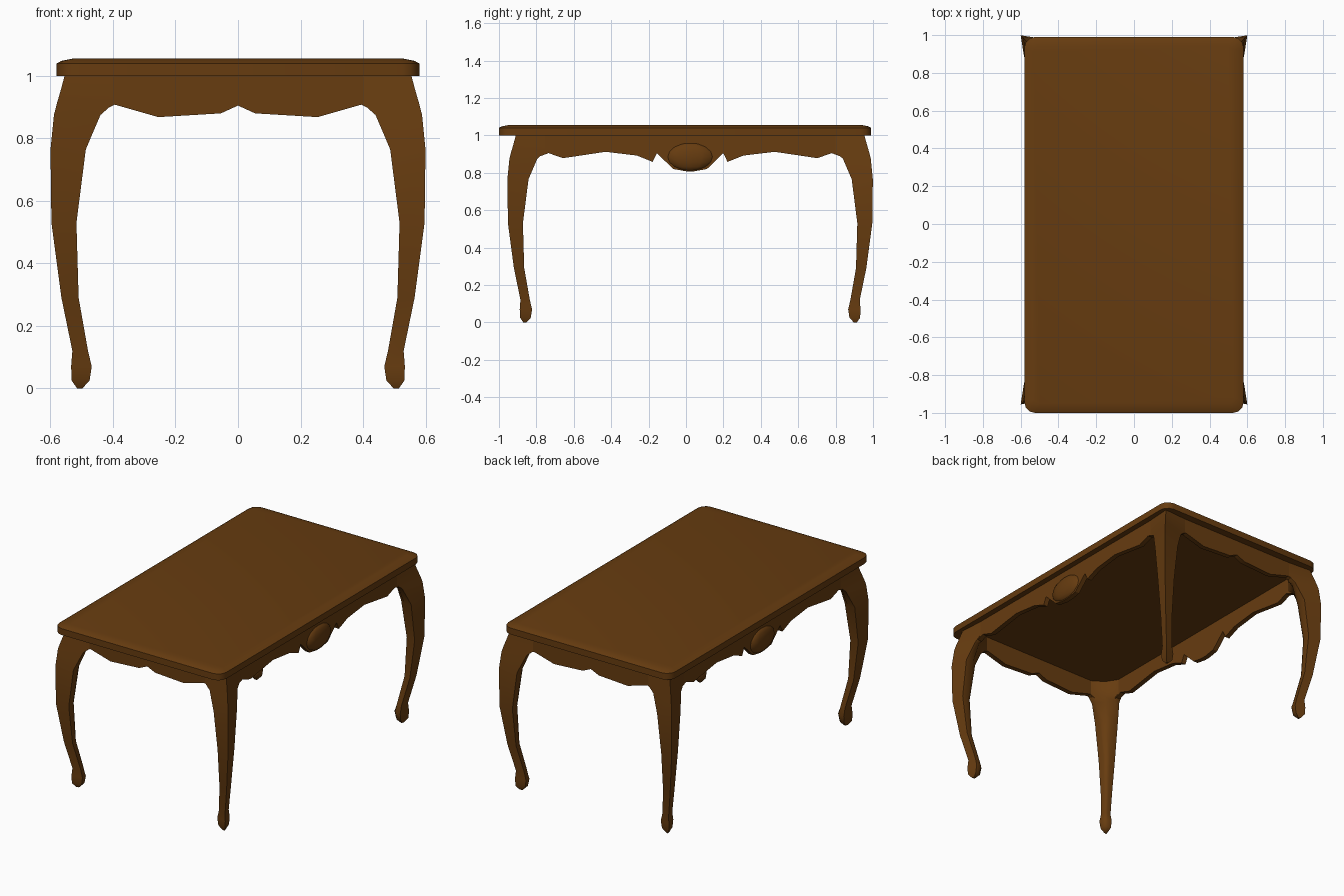
import bpy, bmesh, math
from mathutils import Vector

if "Cube" in bpy.data.objects:
    bpy.data.objects.remove(bpy.data.objects["Cube"])

wood = bpy.data.materials.new("brown wood")
wood.diffuse_color = (0.135, 0.045, 0.005, 1)
wood.use_nodes = True
wood.node_tree.nodes["Principled BSDF"].inputs["Base Color"].default_value = wood.diffuse_color
CY = 0.022          # legs and aprons sit slightly behind the top's centre


def finish(bm, name, angle=40):
    bmesh.ops.recalc_face_normals(bm, faces=bm.faces)
    me = bpy.data.meshes.new(name)
    bm.to_mesh(me)
    bm.free()
    me.materials.append(wood)
    ob = bpy.data.objects.new(name, me)
    bpy.context.collection.objects.link(ob)
    bpy.ops.object.select_all(action='DESELECT')
    ob.select_set(True)
    bpy.context.view_layer.objects.active = ob
    bpy.ops.object.shade_smooth_by_angle(angle=math.radians(angle))
    return ob


def loft(name, rings, angle=40):
    bm = bmesh.new()
    rows = [[bm.verts.new(p) for p in r] for r in rings]
    n = len(rows[0])
    for a, b in zip(rows, rows[1:]):
        for i in range(n):
            j = (i + 1) % n
            bm.faces.new((a[i], a[j], b[j], b[i]))
    bm.faces.new(rows[0])
    bm.faces.new(rows[-1])
    return finish(bm, name, angle)


# Table top: rounded rectangle with a shallow bevelled rim
def rounded(hx, hy, r, z):
    pts = []
    for k, (sx, sy) in enumerate([(1, 1), (-1, 1), (-1, -1), (1, -1)]):
        for s in range(4):
            a = math.radians(90 * k + 30 * s)
            pts.append((sx * (hx - r) + r * math.cos(a),
                        sy * (hy - r) + r * math.sin(a) - 0.005, z))
    return pts


loft("table_top", [rounded(0.58, 0.995, 0.055, 1.0), rounded(0.58, 0.995, 0.055, 1.04),
                   rounded(0.565, 0.98, 0.05, 1.048), rounded(0.53, 0.945, 0.03, 1.055)])

# Cabriole legs: z, outer corner, inner limit, side setback, side thickness, inner corner
LEG = [(1.0, .555, .40, .010, .03, .085),
       (.955, .567, .40, .022, .03, .09),
       (.91, .580, .40, .035, .03, .10),
       (.875, .589, .44, .035, .03, .10),
       (.765, .600, .487, .018, .05, .098),
       (.53, .597, .517, .012, .04, .072),
       (.29, .565, .510, .008, .027, .049),
       (.12, .530, .480, .010, .024, .045),
       (.07, .534, .468, .015, .034, .057),
       (.025, .532, .475, .014, .028, .048),
       (.0, .515, .498, .004, .009, .015)]


def leg(name, sx, sy):
    rings = []
    for z, o, n, e, t, i in LEG:
        w = o - n
        sec = [(0, 0), (w, e), (w, e + t), (i, i), (e + t, w), (e, w)]
        rings.append([(sx * (o - u), CY + sy * (o + 0.377 - v), z) for u, v in sec])
    loft(name, rings, 50)


for sx, side in ((1, "right"), (-1, "left")):
    leg("front_leg_" + side, sx, -1)
    leg("back_leg_" + side, sx, 1)


# Scalloped aprons: half profile mirrored, then given thickness
def apron(name, half, place, thick=0.03):
    low = [(-u, z) for u, z in reversed(half) if u > 0] + half
    end = half[-1][0]
    outline = low + [(end, 1.0), (-end, 1.0)]
    bm = bmesh.new()
    f = bm.faces.new([bm.verts.new(place(u, z, 0)) for u, z in outline])
    ext = bmesh.ops.extrude_face_region(bm, geom=[f])
    move = Vector(place(0, 0, thick)) - Vector(place(0, 0, 0))
    for v in ext["geom"]:
        if isinstance(v, bmesh.types.BMVert):
            v.co += move
    finish(bm, name, 30)


SHORT = [(0, .905), (.055, .88), (.255, .868), (.395, .908), (.44, .885)]
LONG = [(.022, .808), (.09, .82), (.178, .905), (.2, .858), (.285, .892),
        (.452, .912), (.68, .878), (.757, .905), (.81, .885)]
for s, end in ((-1, "front"), (1, "back")):
    apron(end + "_apron", SHORT, lambda u, z, d: (u, CY + s * (0.922 - d), z))
for s, side in ((1, "right"), (-1, "left")):
    apron(side + "_apron", LONG, lambda u, z, d: (s * (0.545 - d), CY + u, z))
    # Bulging boss in the middle of each long apron
    bm = bmesh.new()
    bmesh.ops.create_uvsphere(bm, u_segments=12, v_segments=8, radius=1)
    for v in bm.verts:
        v.co = (s * (0.54 + max(v.co.x * s, -0.3) * 0.03), CY + v.co.y * 0.125, 0.885 + v.co.z * 0.075)
    finish(bm, side + "_apron_boss", 60)
